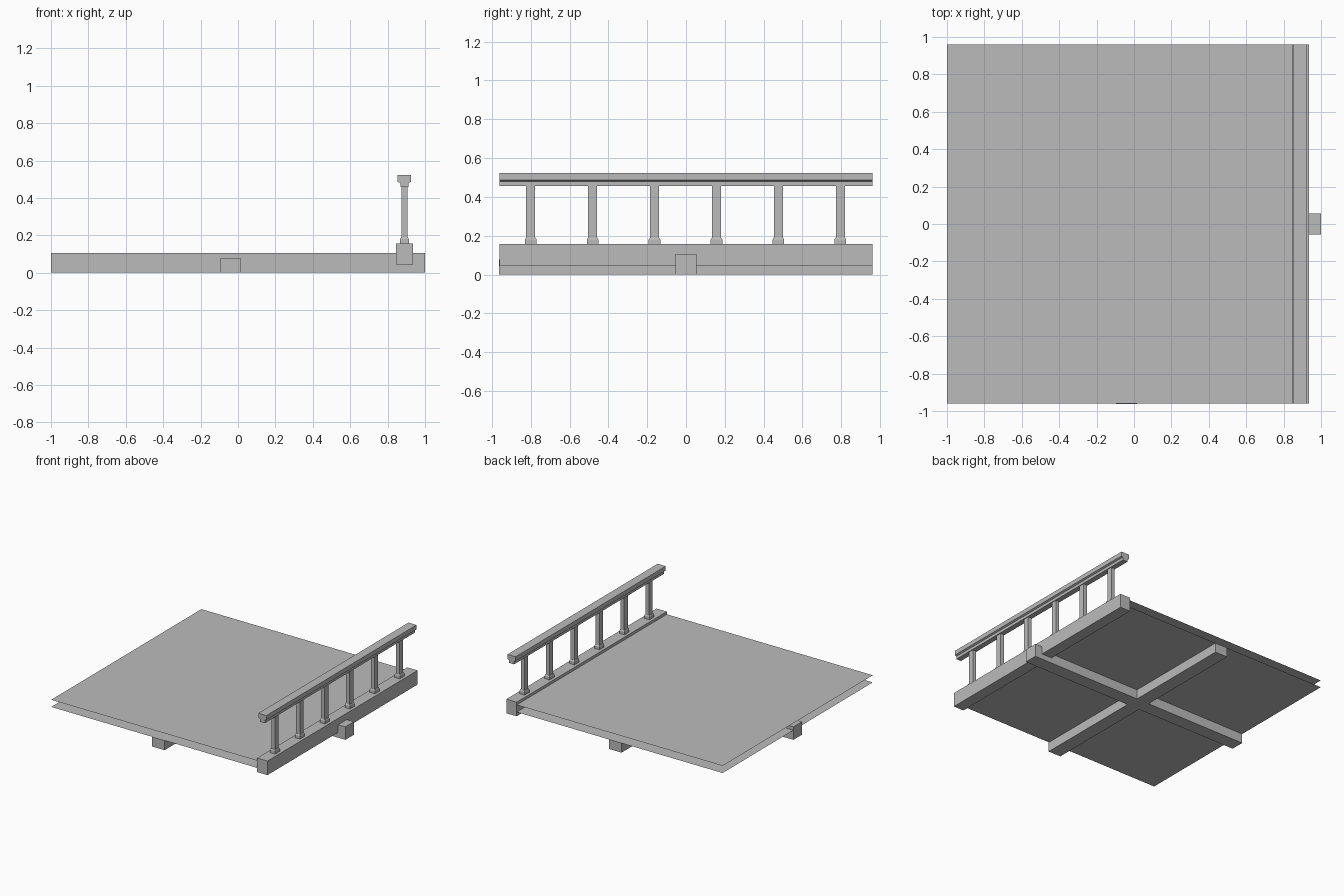
import bpy
import bmesh

cube = bpy.data.objects.get("Cube")
if cube:
    bpy.data.objects.remove(cube, do_unlink=True)

grey = bpy.data.materials.new("plain grey")
grey.use_nodes = True
grey.diffuse_color = (0.5, 0.5, 0.5, 1)
grey.node_tree.nodes["Principled BSDF"].inputs["Base Color"].default_value = (0.5, 0.5, 0.5, 1)


def finish(name, bm):
    mesh = bpy.data.meshes.new(name)
    bm.to_mesh(mesh)
    bm.free()
    mesh.materials.append(grey)
    obj = bpy.data.objects.new(name, mesh)
    bpy.context.collection.objects.link(obj)
    return obj


def add_box(bm, x, y, z, taper=1.0):
    """Box from (low, high) ranges; taper scales the top face."""
    made = bmesh.ops.create_cube(bm, size=1)["verts"]
    for v in made:
        k = taper if v.co.z > 0 else 1.0
        v.co.x = sum(x) / 2 + v.co.x * k * (x[1] - x[0])
        v.co.y = sum(y) / 2 + v.co.y * k * (y[1] - y[0])
        v.co.z = sum(z) / 2 + v.co.z * (z[1] - z[0])


def box(name, x, y, z):
    bm = bmesh.new()
    add_box(bm, x, y, z)
    return finish(name, bm)


def sheet(name, x, y, z):
    bm = bmesh.new()
    corners = [(x[0], y[0]), (x[1], y[0]), (x[1], y[1]), (x[0], y[1])]
    bm.faces.new([bm.verts.new((cx, cy, z)) for cx, cy in corners])
    return finish(name, bm)


HALF = 0.96
LENGTH = (-HALF, HALF)
RAIL_X = 0.89

# Floor and ceiling skins, open between them
sheet("floor_top", (-1, RAIL_X + 0.04), LENGTH, 0.135)
sheet("floor_underside", (-1, RAIL_X + 0.04), LENGTH, 0.077)

# Crossed support beams
box("cross_beam", (-1, 1), (-0.055, 0.055), (0, 0.105))
box("long_beam", (-0.095, 0.017), (-HALF - 0.003, HALF), (0, 0.077))

# Edge beam carrying the railing
box("edge_beam", (RAIL_X - 0.046, RAIL_X + 0.046), LENGTH, (0.043, 0.157))

# Handrail: stepped profile with small chamfers, run along the length
half_profile = [(0.022, 0.457), (0.022, 0.48), (0.036, 0.486), (0.036, 0.522)]
profile = half_profile + [(-x, z) for x, z in reversed(half_profile)]
bm = bmesh.new()
face = bm.faces.new([bm.verts.new((RAIL_X + x, -HALF, z)) for x, z in profile])
run = bmesh.ops.extrude_face_region(bm, geom=[face])["geom"]
bmesh.ops.translate(bm, vec=(0, 2 * HALF, 0),
                    verts=[g for g in run if isinstance(g, bmesh.types.BMVert)])
bmesh.ops.recalc_face_normals(bm, faces=bm.faces)
finish("handrail", bm)

# Balusters, each on a tapered foot
for i in range(6):
    y = -0.8 + i * 0.319
    bm = bmesh.new()
    add_box(bm, (RAIL_X - 0.016, RAIL_X + 0.016), (y - 0.023, y + 0.023), (0.18, 0.46))
    add_box(bm, (RAIL_X - 0.023, RAIL_X + 0.023), (y - 0.03, y + 0.03), (0.155, 0.18))
    add_box(bm, (RAIL_X - 0.023, RAIL_X + 0.023), (y - 0.03, y + 0.03), (0.18, 0.19), 0.8)
    finish(f"baluster_{i + 1}", bm)
